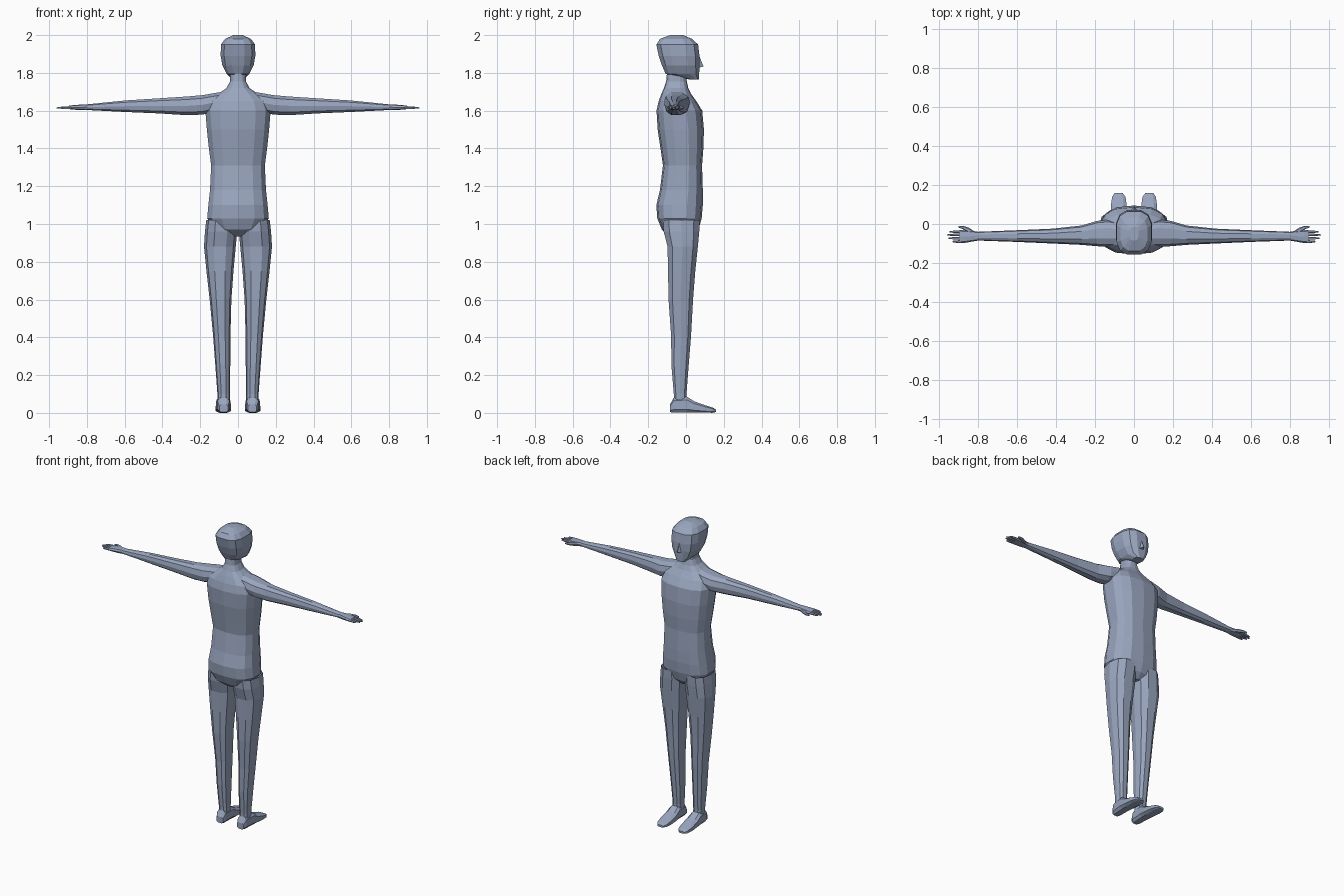
import bpy, bmesh, math

skin = bpy.data.materials.new("blue grey")
skin.diffuse_color = (0.32, 0.38, 0.52, 1)


def finish(name, bm, mirror, open_faces=()):
    """Turn a bmesh into a flat shaded object, optionally mirrored in x."""
    bmesh.ops.recalc_face_normals(bm, faces=bm.faces)
    if open_faces:
        bmesh.ops.delete(bm, geom=list(open_faces), context='FACES_ONLY')
    mesh = bpy.data.meshes.new(name)
    bm.to_mesh(mesh)
    bm.free()
    mesh.materials.append(skin)
    ob = bpy.data.objects.new(name, mesh)
    bpy.context.collection.objects.link(ob)
    if mirror:
        ob.modifiers.new("mirror", 'MIRROR').use_mirror_merge = False
    return ob


def loft(name, axis, rings, n=8, power=0.8, mirror=False, open_start=False,
         open_end=False, turn=0.0):
    """Skin rounded sections. ring = (position, a0, a1, b0, b1)."""
    bm = bmesh.new()
    loops = []
    for p, a0, a1, b0, b1 in rings:
        loop = []
        for i in range(n):
            t = 2 * math.pi * (i + turn) / n
            c, s = math.cos(t), math.sin(t)
            c = math.copysign(abs(c) ** power, c)
            s = math.copysign(abs(s) ** power, s)
            a = (a0 + a1) / 2 + (a1 - a0) / 2 * c
            b = (b0 + b1) / 2 + (b1 - b0) / 2 * s
            loop.append(bm.verts.new({'x': (p, a, b), 'y': (a, p, b),
                                      'z': (a, b, p)}[axis]))
        loops.append(loop)
    for l0, l1 in zip(loops, loops[1:]):
        for i in range(n):
            j = (i + 1) % n
            bm.faces.new((l0[i], l0[j], l1[j], l1[i]))
    start, end = bm.faces.new(loops[0]), bm.faces.new(loops[-1])
    hidden = [f for f, o in ((start, open_start), (end, open_end)) if o]
    return finish(name, bm, mirror, hidden)


def sym(rows):
    """(z, half width, back, front) -> ring centred on x = 0."""
    return [(z, -w, w, b, f) for z, w, b, f in rows]


# torso with pelvis, shoulders and neck (the figure faces +y)
loft("torso", 'z', sym([
    (0.935, 0.03, -0.085, 0.035), (0.97, 0.125, -0.128, 0.066),
    (1.03, 0.166, -0.152, 0.083), (1.10, 0.160, -0.157, 0.089),
    (1.18, 0.151, -0.138, 0.089), (1.31, 0.145, -0.122, 0.085),
    (1.40, 0.157, -0.135, 0.092), (1.50, 0.168, -0.150, 0.095),
    (1.60, 0.176, -0.156, 0.086), (1.65, 0.160, -0.145, 0.055),
    (1.69, 0.105, -0.130, 0.026), (1.72, 0.062, -0.117, 0.012),
    (1.755, 0.043, -0.105, 0.004), (1.81, 0.042, -0.10, 0.003)]),
    n=14, power=0.75, open_end=True, turn=0.5)

# head
loft("head", 'z', sym([
    (1.766, 0.032, 0.015, 0.069), (1.795, 0.062, -0.11, 0.072),
    (1.84, 0.085, -0.130, 0.074), (1.89, 0.094, -0.147, 0.074),
    (1.95, 0.093, -0.160, 0.067), (1.98, 0.070, -0.140, 0.035),
    (2.00, 0.025, -0.085, -0.015)]), n=12, power=0.72, turn=0.5)

# nose
bm = bmesh.new()
v = [bm.verts.new(c) for c in ((0, 0.068, 1.895), (-0.018, 0.068, 1.828),
                               (0.018, 0.068, 1.828), (0, 0.093, 1.834))]
for i, j, k in ((0, 1, 3), (0, 3, 2), (1, 2, 3), (0, 2, 1)):
    bm.faces.new((v[i], v[j], v[k]))
finish("nose", bm, False)

# legs
loft("legs", 'z', [
    (1.02, 0.006, 0.168, -0.125, 0.076), (0.96, 0.004, 0.175, -0.122, 0.074),
    (0.88, 0.012, 0.180, -0.101, 0.066), (0.75, 0.024, 0.167, -0.098, 0.052),
    (0.60, 0.035, 0.150, -0.095, 0.040), (0.41, 0.040, 0.132, -0.081, 0.029),
    (0.25, 0.041, 0.120, -0.079, 0.016), (0.10, 0.043, 0.109, -0.066, 0.004),
    (0.06, 0.043, 0.109, -0.066, 0.006)],
    n=10, mirror=True, open_start=True, open_end=True)

# feet, from heel to toe
loft("feet", 'y', [
    (-0.085, 0.052, 0.100, 0.003, 0.045), (-0.065, 0.044, 0.110, 0.0, 0.082),
    (0.005, 0.040, 0.116, 0.0, 0.088), (0.045, 0.036, 0.119, 0.0, 0.062),
    (0.10, 0.036, 0.120, 0.0, 0.042), (0.14, 0.042, 0.114, 0.0, 0.029),
    (0.16, 0.058, 0.100, 0.004, 0.018)],
    n=8, power=0.6, mirror=True, turn=0.5)

# arms, from shoulder to wrist
loft("arms", 'x', [
    (0.06, -0.112, 0.006, 1.61, 1.706), (0.13, -0.117, 0.022, 1.59, 1.694),
    (0.19, -0.114, 0.016, 1.577, 1.684), (0.27, -0.107, -0.008, 1.574, 1.677),
    (0.42, -0.100, -0.024, 1.584, 1.667), (0.60, -0.092, -0.032, 1.592, 1.655),
    (0.80, -0.085, -0.040, 1.603, 1.634), (0.83, -0.085, -0.040, 1.604, 1.632)],
    n=10, mirror=True, open_start=True, open_end=True)

# hands
loft("palms", 'x', [
    (0.80, -0.085, -0.040, 1.603, 1.634), (0.835, -0.091, -0.034, 1.603, 1.632),
    (0.875, -0.098, -0.031, 1.606, 1.629), (0.895, -0.097, -0.032, 1.608, 1.626)],
    n=8, power=0.7, mirror=True, open_start=True)
for name, y, tip in (("index", -0.040, 0.948), ("middle", -0.056, 0.960),
                     ("ring", -0.073, 0.952), ("little", -0.090, 0.932)):
    loft(name + "_fingers", 'x', [
        (0.885, y - 0.007, y + 0.007, 1.609, 1.625),
        (0.925, y - 0.006, y + 0.006, 1.609, 1.623),
        (tip, y - 0.003, y + 0.003, 1.611, 1.618)],
        n=6, mirror=True, open_start=True)
loft("thumbs", 'x', [
    (0.820, -0.058, -0.038, 1.606, 1.628), (0.850, -0.045, -0.018, 1.606, 1.627),
    (0.880, -0.026, -0.009, 1.607, 1.624), (0.902, -0.018, -0.009, 1.610, 1.619)],
    n=6, mirror=True, open_start=True)
